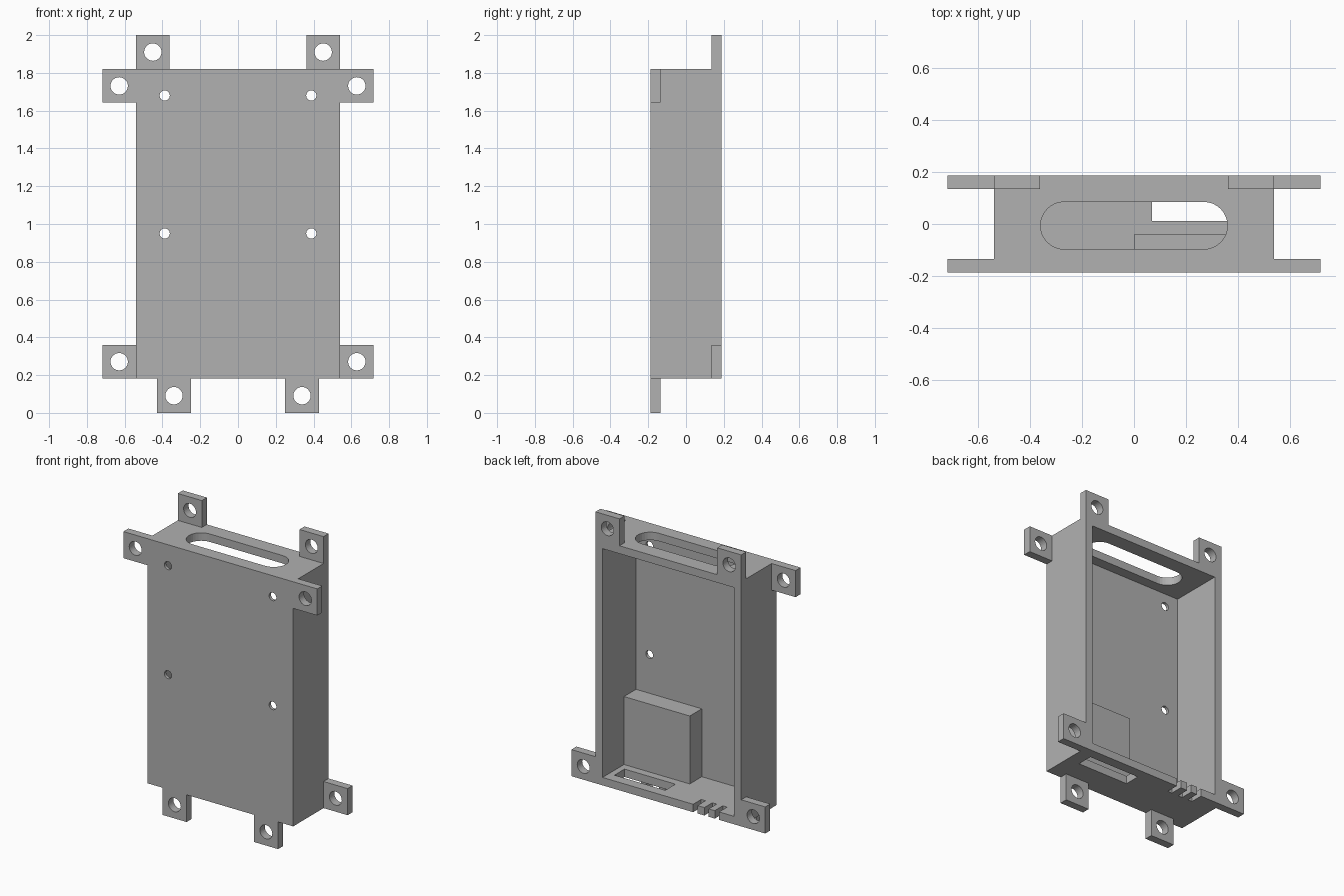
import bpy, bmesh, math
from mathutils import Matrix, Vector

old = bpy.data.objects.get("Cube")
if old:
    bpy.data.objects.remove(old, do_unlink=True)

gray = bpy.data.materials.new("plain gray")
gray.use_nodes = True
color = (0.44, 0.44, 0.44, 1)
gray.diffuse_color = color
gray.node_tree.nodes["Principled BSDF"].inputs["Base Color"].default_value = color


def make_object(name, bm):
    mesh = bpy.data.meshes.new(name)
    bm.to_mesh(mesh)
    bm.free()
    mesh.materials.append(gray)
    obj = bpy.data.objects.new(name, mesh)
    bpy.context.collection.objects.link(obj)
    return obj


def box(name, x, y, z):
    """Box from (low, high) ranges."""
    bm = bmesh.new()
    spans = (x, y, z)
    center = Vector([(a + b) / 2 for a, b in spans])
    size = [b - a for a, b in spans] + [1]
    bmesh.ops.create_cube(bm, size=1, matrix=Matrix.Translation(center) @ Matrix.Diagonal(size))
    return make_object(name, bm)


def drill(x, y, z, radius, depth):
    """Cylinder cutter running along y."""
    bm = bmesh.new()
    place = Matrix.Translation((x, y, z)) @ Matrix.Rotation(math.pi / 2, 4, "X")
    bmesh.ops.create_cone(bm, cap_ends=True, segments=32, radius1=radius,
                          radius2=radius, depth=depth, matrix=place)
    return make_object("cutter", bm)


def slot_cutter(half, y, radius, z):
    """Rounded slot cutter running along z."""
    bm = bmesh.new()
    ring = []
    for side in (1, -1):
        for i in range(17):
            a = math.pi * (i / 16 - 0.5)
            ring.append(bm.verts.new((side * (half - radius + radius * math.cos(a)),
                                      y + side * radius * math.sin(a), z[0])))
    face = bm.faces.new(ring)
    top = bmesh.ops.extrude_face_region(bm, geom=[face])["geom"]
    bmesh.ops.translate(bm, vec=(0, 0, z[1] - z[0]),
                        verts=[v for v in top if isinstance(v, bmesh.types.BMVert)])
    bmesh.ops.recalc_face_normals(bm, faces=bm.faces)
    return make_object("cutter", bm)


def cut(obj, cutter):
    cutter.hide_render = True
    mod = obj.modifiers.new("cut", "BOOLEAN")
    mod.operation = "DIFFERENCE"
    mod.solver = "EXACT"
    mod.object = cutter
    bpy.context.view_layer.objects.active = obj
    bpy.ops.object.modifier_apply(modifier=mod.name)
    bpy.data.objects.remove(cutter, do_unlink=True)


# Main dimensions
W, D = 0.54, 0.187
LOW, HIGH = 0.182, 1.82
WALL, FRONT, TAB = 0.053, 0.02, 0.178
FLOOR = LOW + WALL

# Case body, hollow and open at the back
case = box("case", (-W, W), (-D, D), (LOW, HIGH))
cut(case, box("cutter", (WALL - W, W - WALL), (FRONT - D, D + 0.1), (FLOOR, HIGH - WALL)))

# Rounded slot through the top wall
cut(case, slot_cutter(0.36, -0.006, 0.091, (HIGH - 0.1, HIGH + 0.1)))

# Screw holes through the front plate
for x in (-0.388, 0.388):
    for z in (0.95, 1.68):
        cut(case, drill(x, -D, z, 0.027, 0.1))

# Connector opening and cable notches in the floor
cut(case, box("cutter", (0.07, 0.447), (0.012, 0.119), (LOW - 0.1, FLOOR + 0.05)))
for x in (-0.2, -0.283, -0.36):
    cut(case, box("cutter", (x - 0.016, x + 0.016), (D - 0.085, D + 0.1), (LOW - 0.1, FLOOR + 0.05)))

# Raised block inside, on the floor and against the side wall
box("inner_block", (0, W - WALL), (FRONT - D, -0.04), (FLOOR, 0.69))

# Mounting tabs: name, low x, low z, y range
front, back = (-D, WALL - D), (D - WALL, D)
tabs = [
    ("top_tab", W - TAB, HIGH, back),
    ("upper_side_tab", W, HIGH - TAB, front),
    ("lower_side_tab", W, LOW, back),
    ("bottom_tab", 0.25, 0, front),
]
for name, x, z, y in tabs:
    top = 2 if name == "top_tab" else LOW if name == "bottom_tab" else z + TAB
    for side, s in (("left", 1), ("right", -1)):
        tab = box(side + "_" + name, sorted((s * x, s * (x + TAB))), y, (z, top))
        cut(tab, drill(s * (x + TAB / 2), sum(y) / 2, (z + top) / 2, 0.046, 0.2))
